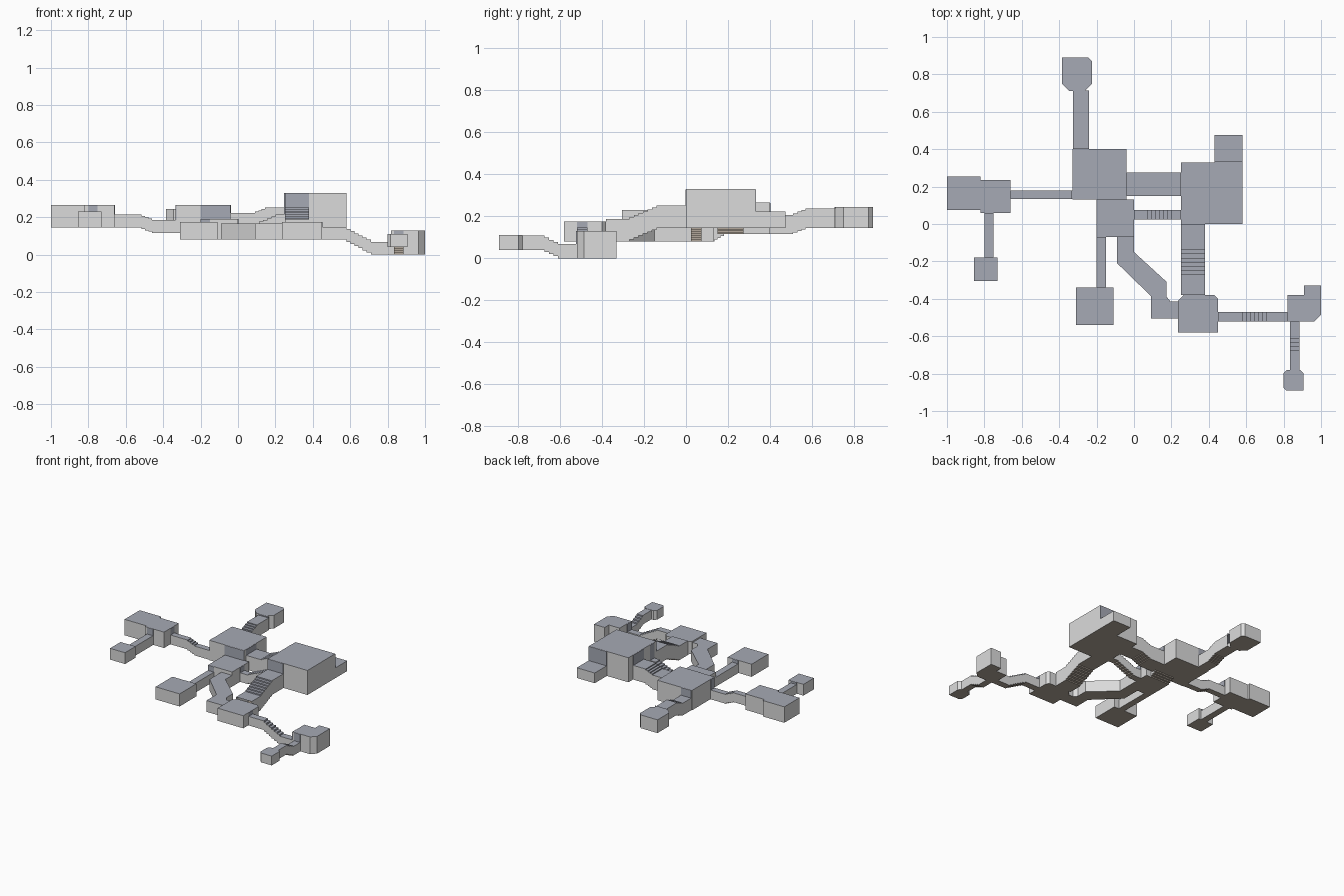
import bpy
import bmesh

if "Cube" in bpy.data.objects:
    bpy.data.objects.remove(bpy.data.objects["Cube"])

def material(name, rgb):
    m = bpy.data.materials.new(name)
    m.diffuse_color = (*rgb, 1)
    m.use_nodes = True
    m.node_tree.nodes["Principled BSDF"].inputs["Base Color"].default_value = m.diffuse_color
    return m

MATS = [material("wall_grey", (0.71, 0.71, 0.71)),
        material("ceiling_slate", (0.38, 0.40, 0.46)),
        material("floor_brown", (0.45, 0.39, 0.33))]
WALL, CEILING, FLOOR = 0, 1, 2

def finish(bm, name):
    mesh = bpy.data.meshes.new(name)
    bm.to_mesh(mesh)
    bm.free()
    for m in MATS:
        mesh.materials.append(m)
    obj = bpy.data.objects.new(name, mesh)
    bpy.context.collection.objects.link(obj)

def room(name, outline, z0, z1, mat=None):
    """Extrude a counter-clockwise plan outline; slate on top, brown below, grey sides."""
    bm = bmesh.new()
    low = [bm.verts.new((x, y, z0)) for x, y in outline]
    high = [bm.verts.new((x, y, z1)) for x, y in outline]
    bm.faces.new(low[::-1]).material_index = FLOOR
    bm.faces.new(high).material_index = CEILING
    n = len(outline)
    for i in range(n):
        j = (i + 1) % n
        bm.faces.new((low[i], low[j], high[j], high[i])).material_index = WALL
    if mat is not None:
        for f in bm.faces:
            f.material_index = mat
    finish(bm, name)

def rect(x0, x1, y0, y1, cuts=(0, 0, 0, 0)):
    """Rectangle outline with optional corner cuts: front-left, front-right, back-right, back-left."""
    out = []
    corners = [(x0, y0, 1, 1), (x1, y0, -1, 1), (x1, y1, -1, -1), (x0, y1, 1, -1)]
    for i, ((x, y, sx, sy), c) in enumerate(zip(corners, cuts)):
        if not c:
            out.append((x, y))
            continue
        pair = [(x, y + sy * c), (x + sx * c, y)]
        out += pair if i % 2 == 0 else pair[::-1]
    return out

def corridor(name, axis, a, b, c0, c1, za, zb, height, top_a, top_b, steps=None):
    """Open-ended passage along an axis, stepped between floor levels za and zb."""
    line = [(a, za)]
    if steps:
        s0, s1, n = steps
        for i in range(n):
            s = s0 + (s1 - s0) * i / (n - 1)
            line += [(s, za + (zb - za) * i / n), (s, za + (zb - za) * (i + 1) / n)]
    line.append((b, zb))

    def place(s, c, z):
        return (s, c, z) if axis == "x" else (c, s, z)

    bm = bmesh.new()
    rows = [[bm.verts.new(place(s, c, z + h)) for s, z in line]
            for c, h in ((c0, 0), (c1, 0), (c1, height), (c0, height))]
    for k, mat in enumerate((FLOOR, WALL, CEILING, WALL)):
        p, q = rows[k], rows[(k + 1) % 4]
        if mat == WALL:
            # one flat side sheet
            bm.faces.new(p + q[::-1]).material_index = WALL
        else:
            for i in range(len(line) - 1):
                bm.faces.new((p[i], p[i + 1], q[i + 1], q[i])).material_index = mat
    bmesh.ops.recalc_face_normals(bm, faces=bm.faces)
    top = max(bm.faces, key=lambda f: f.calc_center_median().z)
    top.normal_update()
    if top.normal.z < -0.5:
        bmesh.ops.reverse_faces(bm, faces=bm.faces)
    finish(bm, name)
    # slate panels closing the taller room above each opening
    for end, s, z, t in (("start", a, za, top_a), ("end", b, zb, top_b)):
        if t > z + height + 0.005:
            r = (s - 0.003, s + 0.003, c0, c1) if axis == "x" else (c0, c1, s - 0.003, s + 0.003)
            room(f"{name}_{end}_lintel", rect(*r), z + height, t - 0.001, CEILING)

# Rooms
room("hub_room", rect(-0.33, -0.04, 0.13, 0.40), 0.115, 0.265)
room("centre_room", rect(-0.20, 0, -0.07, 0.132), 0.08, 0.19)
room("great_room", rect(0.25, 0.58, 0, 0.33), 0.145, 0.33)
room("great_room_annex", rect(0.43, 0.58, 0.33, 0.475), 0.145, 0.222)
room("lower_room", rect(0.235, 0.45, -0.58, -0.38, (0, 0, 0.02, 0.03)), 0.08, 0.175)
room("corner_room", [(0.82, -0.52), (0.965, -0.52), (1, -0.485), (1, -0.33), (0.91, -0.33),
                     (0.91, -0.38), (0.82, -0.38)], 0, 0.13)
room("end_cell", rect(0.80, 0.905, -0.89, -0.78, (0.015, 0, 0.018, 0.018)), 0.04, 0.11)
room("front_room", rect(-0.31, -0.11, -0.54, -0.34), 0.08, 0.175)
room("left_room", [(-1, 0.075), (-0.82, 0.075), (-0.82, 0.06), (-0.66, 0.06), (-0.66, 0.235),
                   (-0.82, 0.235), (-0.82, 0.255), (-1, 0.255)], 0.145, 0.265)
room("left_cell", rect(-0.855, -0.73, -0.305, -0.18), 0.145, 0.23)
room("back_room", rect(-0.385, -0.225, 0.71, 0.89, (0.04, 0.04, 0.02, 0)), 0.145, 0.245)

# Bent passage between the centre and lower rooms
room("bent_passage", [(-0.09, -0.07), (-0.09, -0.21), (0.09, -0.385), (0.09, -0.505), (0.235, -0.505),
                      (0.235, -0.415), (0.195, -0.415), (0.175, -0.39), (0.175, -0.31), (0, -0.15),
                      (0, -0.07)], 0.08, 0.165)

# Straight and stepped passages
corridor("back_passage", "y", 0.40, 0.71, -0.325, -0.24, 0.115, 0.145, 0.092, 0.265, 0.245, (0.51, 0.57, 4))
corridor("left_passage", "x", -0.66, -0.33, 0.135, 0.18, 0.145, 0.115, 0.07, 0.265, 0.265, (-0.515, -0.46, 4))
corridor("left_cell_passage", "y", -0.18, 0.06, -0.80, -0.75, 0.145, 0.145, 0.07, 0.23, 0.265)
corridor("front_passage", "y", -0.34, -0.07, -0.20, -0.15, 0.08, 0.08, 0.07, 0.175, 0.19)
corridor("upper_link", "x", -0.04, 0.25, 0.15, 0.275, 0.115, 0.145, 0.107, 0.265, 0.33, (0.09, 0.145, 4))
corridor("lower_link", "x", 0, 0.25, 0.025, 0.075, 0.08, 0.145, 0.068, 0.19, 0.33, (0.07, 0.20, 7))
corridor("main_stair", "y", -0.38, 0, 0.25, 0.38, 0.08, 0.145, 0.107, 0.175, 0.33, (-0.27, -0.14, 7))
corridor("descending_stair", "x", 0.45, 0.82, -0.52, -0.47, 0.08, 0, 0.068, 0.175, 0.13, (0.58, 0.71, 7))
corridor("cell_stair", "y", -0.78, -0.52, 0.835, 0.885, 0.04, 0, 0.068, 0.11, 0.13, (-0.675, -0.61, 4))

# Sloped floor between the centre room and hub, and panels above the shared openings
corridor("hub_steps", "y", 0.12, 0.19, -0.20, -0.04, 0.08, 0.115, 0.05, 0, 0, (0.135, 0.18, 4))
room("hub_front_lintel", rect(-0.20, -0.04, 0.127, 0.133), 0.19, 0.264, CEILING)
room("annex_lintel", rect(0.43, 0.58, 0.327, 0.333), 0.222, 0.329, CEILING)
